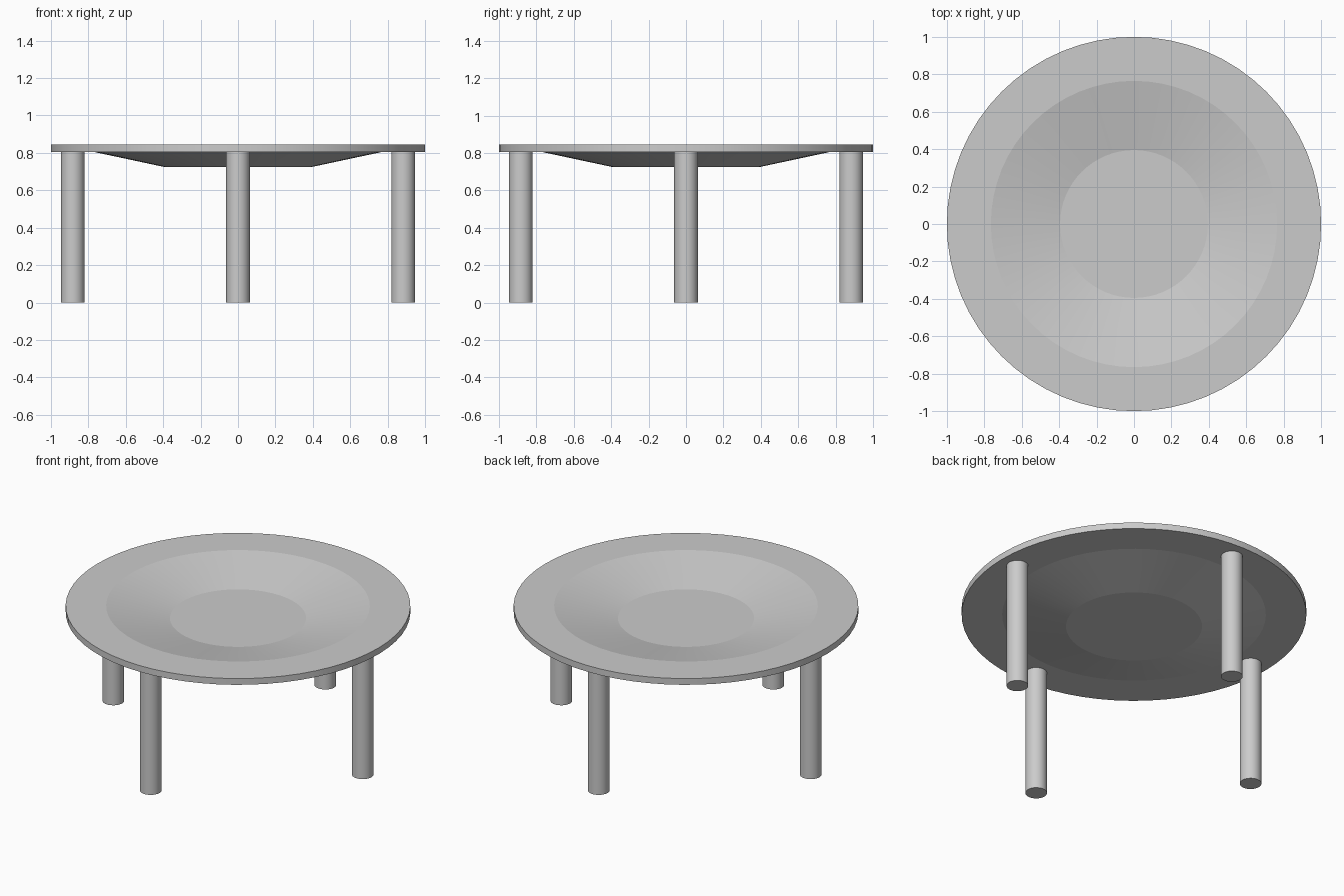
import bpy, bmesh, math

if "Cube" in bpy.data.objects:
    bpy.data.objects.remove(bpy.data.objects["Cube"])

def finish(name, bm, angle):
    bmesh.ops.recalc_face_normals(bm, faces=bm.faces)
    mesh = bpy.data.meshes.new(name)
    bm.to_mesh(mesh)
    bm.free()
    obj = bpy.data.objects.new(name, mesh)
    bpy.context.collection.objects.link(obj)
    bpy.ops.object.select_all(action='DESELECT')
    obj.select_set(True)
    bpy.context.view_layer.objects.active = obj
    bpy.ops.object.shade_smooth_by_angle(angle=math.radians(angle))
    return obj

def lathe(name, profile, segments, angle, location=(0, 0, 0)):
    """Revolve (radius, z) rings around z and cap both ends."""
    bm = bmesh.new()
    rings = []
    for r, z in profile:
        rings.append([bm.verts.new((r * math.cos(2 * math.pi * i / segments),
                                    r * math.sin(2 * math.pi * i / segments), z))
                      for i in range(segments)])
    for a, b in zip(rings, rings[1:]):
        for i in range(segments):
            j = (i + 1) % segments
            bm.faces.new((a[i], a[j], b[j], b[i]))
    bm.faces.new(rings[0])
    bm.faces.new(rings[-1])
    obj = finish(name, bm, angle)
    obj.location = location
    return obj

# Round top with a shallow dished centre, even thickness throughout
lathe("table_top", [(0.395, 0.725), (0.765, 0.804), (1.0, 0.804),
                    (1.0, 0.844), (0.765, 0.844), (0.395, 0.765)], 64, 8)

# Four round legs under the flat rim
for name, x, y in (("right_leg", 1, 0), ("back_leg", 0, 1),
                   ("left_leg", -1, 0), ("front_leg", 0, -1)):
    lathe(name, [(0.063, 0), (0.063, 0.804)], 32, 30, (x * 0.883, y * 0.883, 0))
